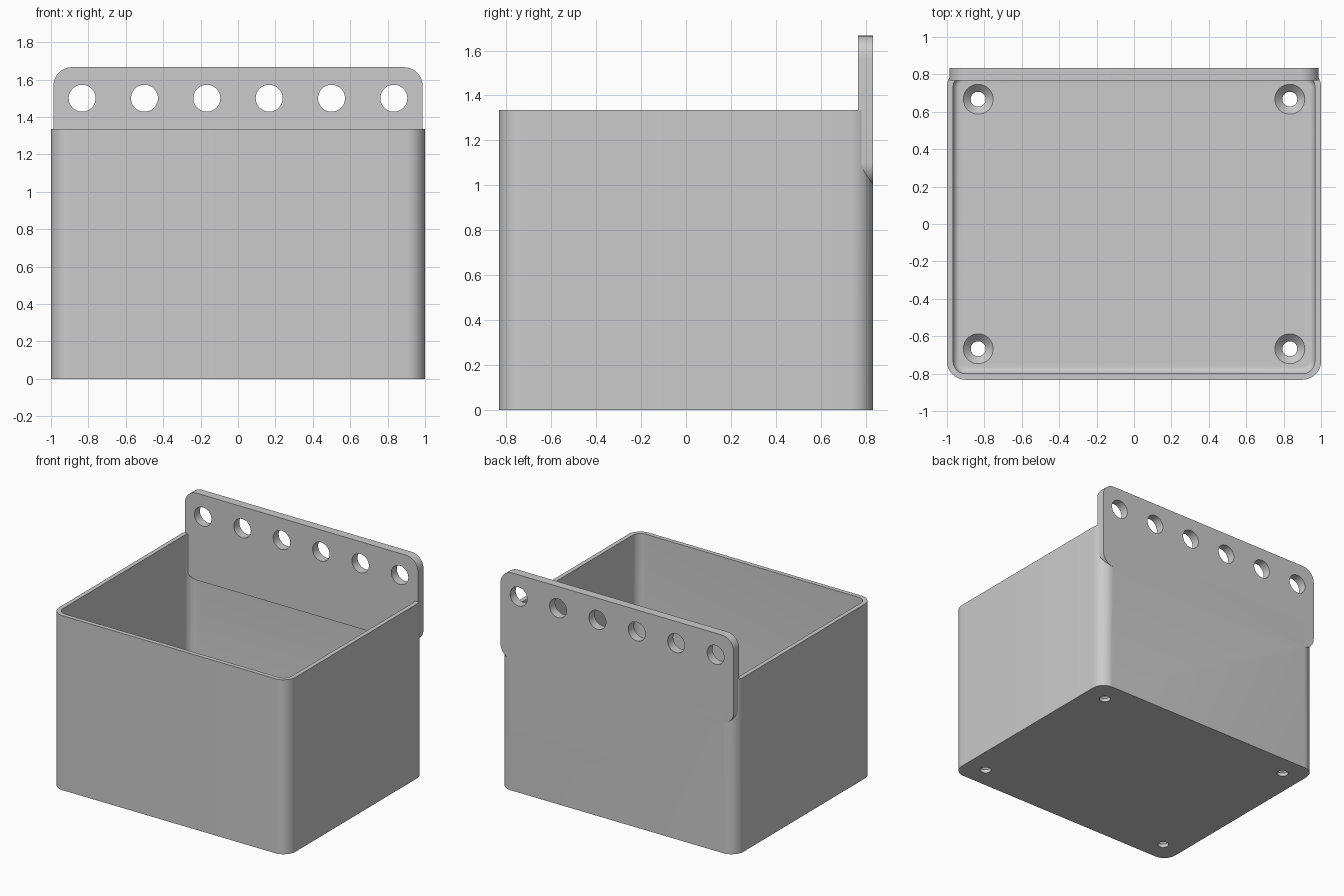
import bpy, bmesh, math

cube = bpy.data.objects.get("Cube")
if cube:
    bpy.data.objects.remove(cube, do_unlink=True)

W, D, H = 1.0, 0.833, 1.335      # half width, half depth, box height
WALL, FLOOR, FILLET = 0.033, 0.067, 0.035
PLATE_Y = 0.766                  # inner face of the hanging plate

grey = bpy.data.materials.new("plain grey")
grey.use_nodes = True
colour = (0.6, 0.6, 0.6, 1)
grey.diffuse_color = colour
grey.node_tree.nodes["Principled BSDF"].inputs["Base Color"].default_value = colour


def rounded(hx, hy, r, n=10):
    """Outline of a rounded rectangle, counter-clockwise."""
    pts = []
    for k, (sx, sy) in enumerate([(1, 1), (-1, 1), (-1, -1), (1, -1)]):
        for i in range(n + 1):
            a = math.pi / 2 * (k + i / n)
            pts.append((sx * (hx - r) + r * math.cos(a), sy * (hy - r) + r * math.sin(a)))
    return pts


def circle(r, n=40):
    return [(r * math.cos(math.tau * i / n), r * math.sin(math.tau * i / n)) for i in range(n)]


def loft(name, sections):
    """Closed solid skinned through matching (outline, height) sections."""
    bm = bmesh.new()
    rings = [[bm.verts.new((x, y, z)) for x, y in pts] for pts, z in sections]
    for a, b in zip(rings, rings[1:]):
        for i in range(len(a)):
            j = (i + 1) % len(a)
            bm.faces.new((a[i], a[j], b[j], b[i]))
    bm.faces.new(rings[0][::-1])
    bm.faces.new(rings[-1])
    bmesh.ops.recalc_face_normals(bm, faces=bm.faces)
    mesh = bpy.data.meshes.new(name)
    bm.to_mesh(mesh)
    bm.free()
    mesh.materials.append(grey)
    ob = bpy.data.objects.new(name, mesh)
    bpy.context.collection.objects.link(ob)
    return ob


def combine(target, tool, operation):
    bpy.context.view_layer.update()
    mod = target.modifiers.new(operation.lower(), 'BOOLEAN')
    mod.operation, mod.solver, mod.object = operation, 'EXACT', tool
    bpy.context.view_layer.objects.active = target
    bpy.ops.object.modifier_apply(modifier=mod.name)
    bpy.data.objects.remove(tool, do_unlink=True)


# Open box: outer wall, rim, inner wall, rounded floor edge
inner = [(rounded(W - WALL, D - WALL, 0.067), H)]
for i in range(7):
    a = math.pi / 2 * i / 6
    inset = WALL + FILLET * (1 - math.cos(a))
    inner.append((rounded(W - inset, D - inset, 0.1 - inset),
                  FLOOR + FILLET * (1 - math.sin(a))))
box = loft("storage_box", [(rounded(W, D, 0.1), 0), (rounded(W, D, 0.1), H)] + inner)

# Hanging plate, flush with the back of the box
plate_outline = rounded(0.987, 0.333, 0.1)
plate = loft("hanging_plate", [(plate_outline, 0), (plate_outline, D - PLATE_Y)])
plate.rotation_euler.x = math.pi / 2
plate.location = (0, D, 1.333)
combine(box, plate, 'UNION')

# Row of six round holes through the plate
for i in range(6):
    hole = loft("plate_hole", [(circle(0.072), -0.2), (circle(0.072), 0.2)])
    hole.rotation_euler.x = math.pi / 2
    hole.location = ((i - 2.5) / 3, 0.8, 1.5)
    combine(box, hole, 'DIFFERENCE')

# Countersunk screw holes in the floor corners
for x in (-0.833, 0.833):
    for y in (-0.667, 0.667):
        screw = loft("screw_hole", [(circle(0.04), -0.1), (circle(0.04), FLOOR - 0.04),
                                    (circle(0.08), FLOOR), (circle(0.08), FLOOR + 0.05)])
        screw.location = (x, y, 0)
        combine(box, screw, 'DIFFERENCE')

# Smooth curved surfaces, keep the edges crisp
bpy.ops.object.select_all(action='DESELECT')
box.select_set(True)
bpy.context.view_layer.objects.active = box
bpy.ops.object.shade_smooth_by_angle(angle=math.radians(30))
